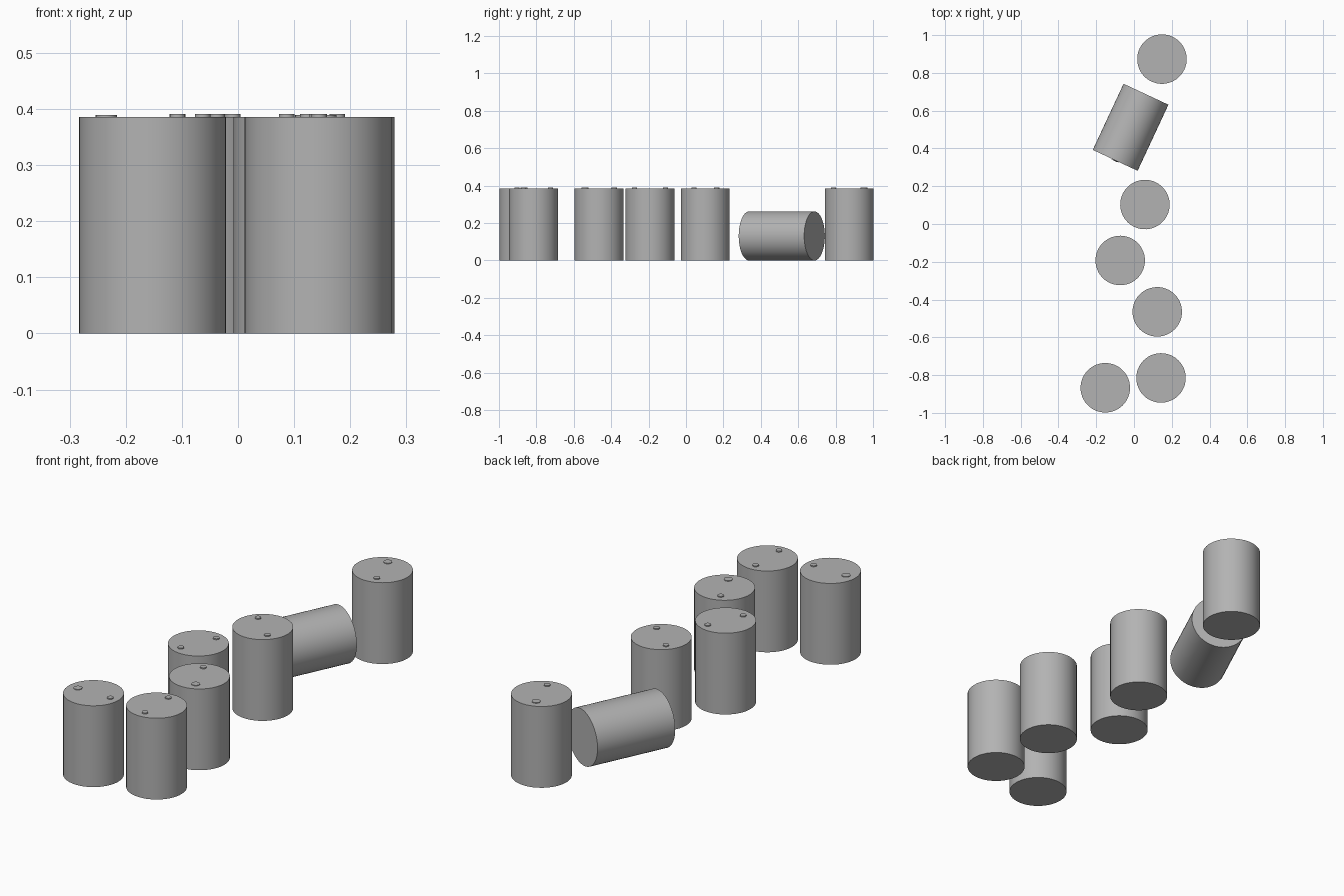
import bpy
from math import radians, sin, cos, pi
from mathutils import Matrix

cube = bpy.data.objects.get("Cube")
if cube:
    bpy.data.objects.remove(cube, do_unlink=True)

RADIUS, HEIGHT = 0.131, 0.386

steel = bpy.data.materials.new("grey_steel")
steel.use_nodes = True
colour = (0.45, 0.45, 0.45, 1)
steel.diffuse_color = colour
steel.node_tree.nodes["Principled BSDF"].inputs["Base Color"].default_value = colour


def cylinder(name, radius, depth, sides, place):
    """Smooth-sided cylinder standing on the origin of its placement."""
    bpy.ops.mesh.primitive_cylinder_add(vertices=sides, radius=radius, depth=depth)
    obj = bpy.context.object
    obj.name = name
    obj.data.transform(Matrix.Translation((0, 0, depth / 2)))
    obj.data.materials.append(steel)
    bpy.ops.object.shade_smooth_by_angle(angle=radians(50))
    obj.matrix_world = place
    return obj


def drum(name, place, wide_bung):
    """Drum body with two bungs facing each other across the lid."""
    cylinder(name + "_body", RADIUS, HEIGHT, 48, place)
    first = (0.019, 0.003, 0.083) if wide_bung else (0.014, 0.005, 0.091)
    second = (0.014, 0.005, -0.089)
    for label, (radius, rise, offset) in (("bung", first), ("vent", second)):
        seat = place @ Matrix.Translation((offset, 0, HEIGHT))
        cylinder(name + "_" + label, radius, rise, 16, seat)


# Standing drums: x, y, turn of the bung in degrees, wide bung
standing = [
    (0.148, 0.873, 109, True),
    (0.058, 0.103, 138, False),
    (-0.073, -0.193, 67, False),
    (0.123, -0.465, -66, True),
    (0.143, -0.815, 91, False),
    (-0.152, -0.867, 179, True),
]
for i, (x, y, turn, wide) in enumerate(standing, 1):
    spin = Matrix.Rotation(radians(turn), 4, "Z")
    drum(f"standing_drum_{i}", Matrix.Translation((x, y, 0)) @ spin, wide)

# Fallen drum, lid towards the front
heading = radians(65)
base = Matrix.Translation((-0.018 + cos(heading) * HEIGHT / 2,
                           0.512 + sin(heading) * HEIGHT / 2, RADIUS))
lay = Matrix.Rotation(heading, 4, "Z") @ Matrix.Rotation(-pi / 2, 4, "Y")
drum("fallen_drum", base @ lay, True)
